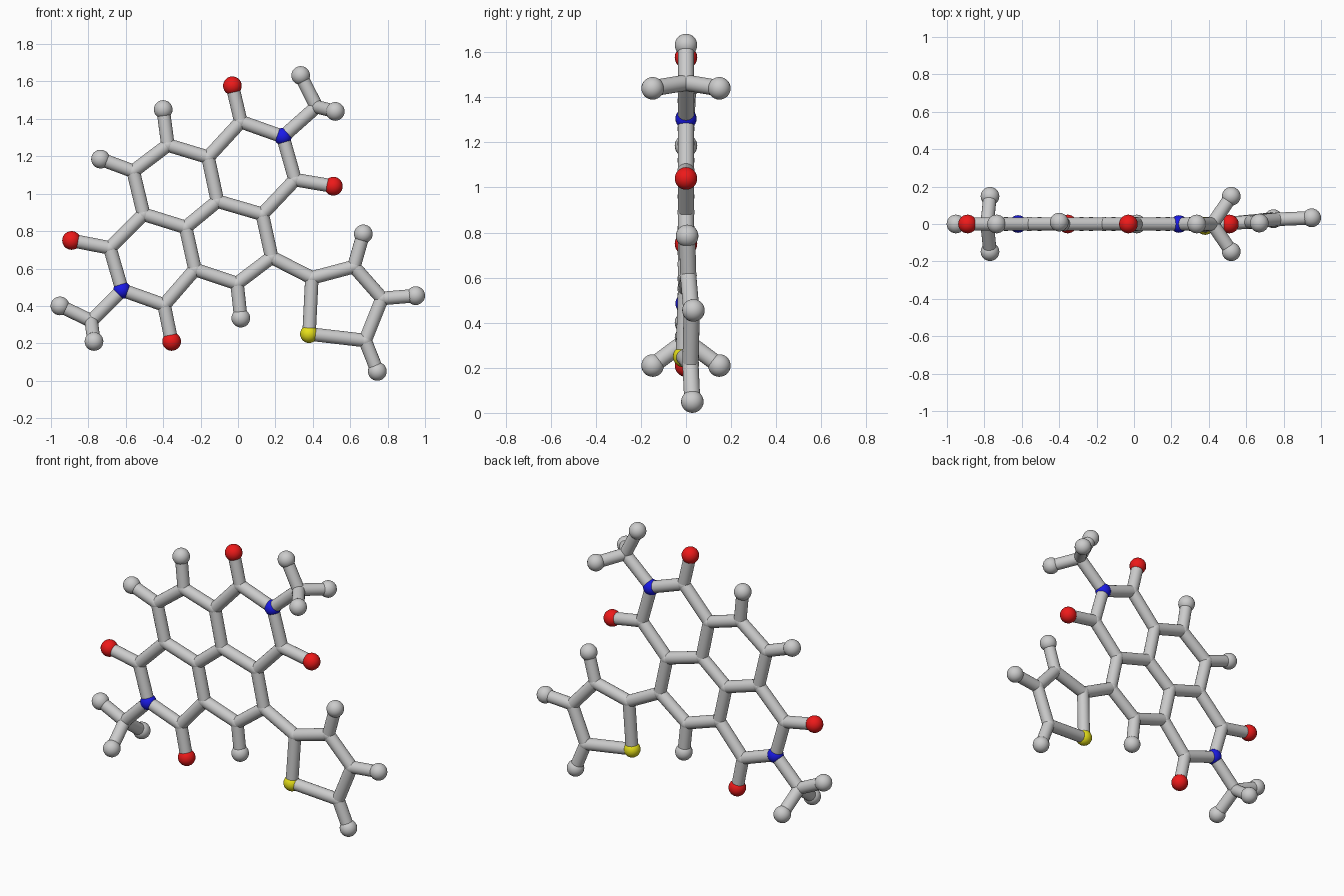
import bpy
from mathutils import Vector

if "Cube" in bpy.data.objects:
    bpy.data.objects.remove(bpy.data.objects["Cube"])

BOND_R = 0.036
END_R = 0.05

def material(name, rgb):
    m = bpy.data.materials.new(name)
    m.diffuse_color = (*rgb, 1)
    m.use_nodes = True
    m.node_tree.nodes["Principled BSDF"].inputs["Base Color"].default_value = m.diffuse_color
    return m

RED = material("red", (0.85, 0.01, 0.01))
BLUE = material("blue", (0.01, 0.01, 0.8))
YELLOW = material("yellow", (0.8, 0.75, 0.01))

# joint name -> position (x, y, z)
atoms = {
    # fused ring core
    "C1": (0.015, 0, 1.385), "C2": (0.305, 0, 1.075), "C3": (-0.16, 0, 1.195),
    "C4": (-0.375, 0, 1.26), "C5": (-0.56, 0, 1.12), "C6": (-0.505, 0, 0.89),
    "C7": (-0.28, 0, 0.82), "C8": (-0.11, 0, 0.96), "C9": (0.13, 0, 0.89),
    "C10": (0.18, 0, 0.66), "C11": (-0.005, 0, 0.52), "C12": (-0.23, 0, 0.595),
    "C13": (-0.685, 0, 0.71), "C14": (-0.395, 0, 0.405),
    "N1": (0.24, 0, 1.305), "N2": (-0.62, 0, 0.485),
    # red ends
    "O1": (-0.03, 0, 1.577), "O2": (0.51, 0, 1.04),
    "O3": (-0.89, 0, 0.75), "O4": (-0.355, 0, 0.21),
    # side groups
    "C15": (0.42, 0, 1.465), "C16": (-0.785, 0, 0.32),
    # five-sided ring
    "C17": (0.395, 0, 0.55), "C18": (0.62, 0.01, 0.61), "C19": (0.77, 0.025, 0.44),
    "C20": (0.68, 0.02, 0.215), "S1": (0.38, -0.01, 0.25),
    # grey ends
    "H1": (-0.4, 0.01, 1.45), "H2": (-0.735, 0, 1.185), "H3": (0.015, 0, 0.335),
    "H4": (0.67, 0.005, 0.785), "H5": (0.95, 0.033, 0.455), "H6": (0.745, 0.028, 0.05),
    "H7": (0.335, 0, 1.632), "H8": (0.52, 0.148, 1.44), "H9": (0.52, -0.148, 1.44),
    "H10": (-0.952, 0, 0.4), "H11": (-0.77, 0.148, 0.21), "H12": (-0.77, -0.148, 0.21),
}

# chains of connected joints
chains = [
    "C1 N1 C2 C9 C8 C3 C1", "C3 C4 C5 C6 C7 C8", "C9 C10 C11 C12 C7",
    "C6 C13 N2 C14 C12", "C10 C17 C18 C19 C20 S1 C17",
    "C1 O1", "C2 O2", "C13 O3", "C14 O4",
    "C4 H1", "C5 H2", "C11 H3", "C18 H4", "C19 H5", "C20 H6",
    "N1 C15 H7", "C15 H8", "C15 H9", "N2 C16 H10", "C16 H11", "C16 H12",
]

# kind -> part name, radius, material
kinds = {
    "C": ("joint", 0.038, None), "H": ("grey_ball", END_R, None),
    "O": ("red_ball", END_R, RED), "N": ("blue_ball", 0.047, BLUE),
    "S": ("yellow_ball", 0.048, YELLOW),
}

# balls
for name, pos in atoms.items():
    label, radius, mat = kinds[name[0]]
    bpy.ops.mesh.primitive_uv_sphere_add(segments=24, ring_count=14, radius=radius, location=pos)
    ob = bpy.context.object
    ob.name = f"{label}_{name[1:]}"
    bpy.ops.object.shade_smooth()
    if mat:
        ob.data.materials.append(mat)

# rods
for chain in chains:
    keys = chain.split()
    for a, b in zip(keys, keys[1:]):
        p, q = Vector(atoms[a]), Vector(atoms[b])
        d = q - p
        bpy.ops.mesh.primitive_cylinder_add(
            vertices=20, radius=BOND_R, depth=d.length, location=(p + q) / 2,
            rotation=d.to_track_quat('Z', 'Y').to_euler())
        bpy.context.object.name = f"rod_{a}_{b}"
        bpy.ops.object.shade_smooth_by_angle()
